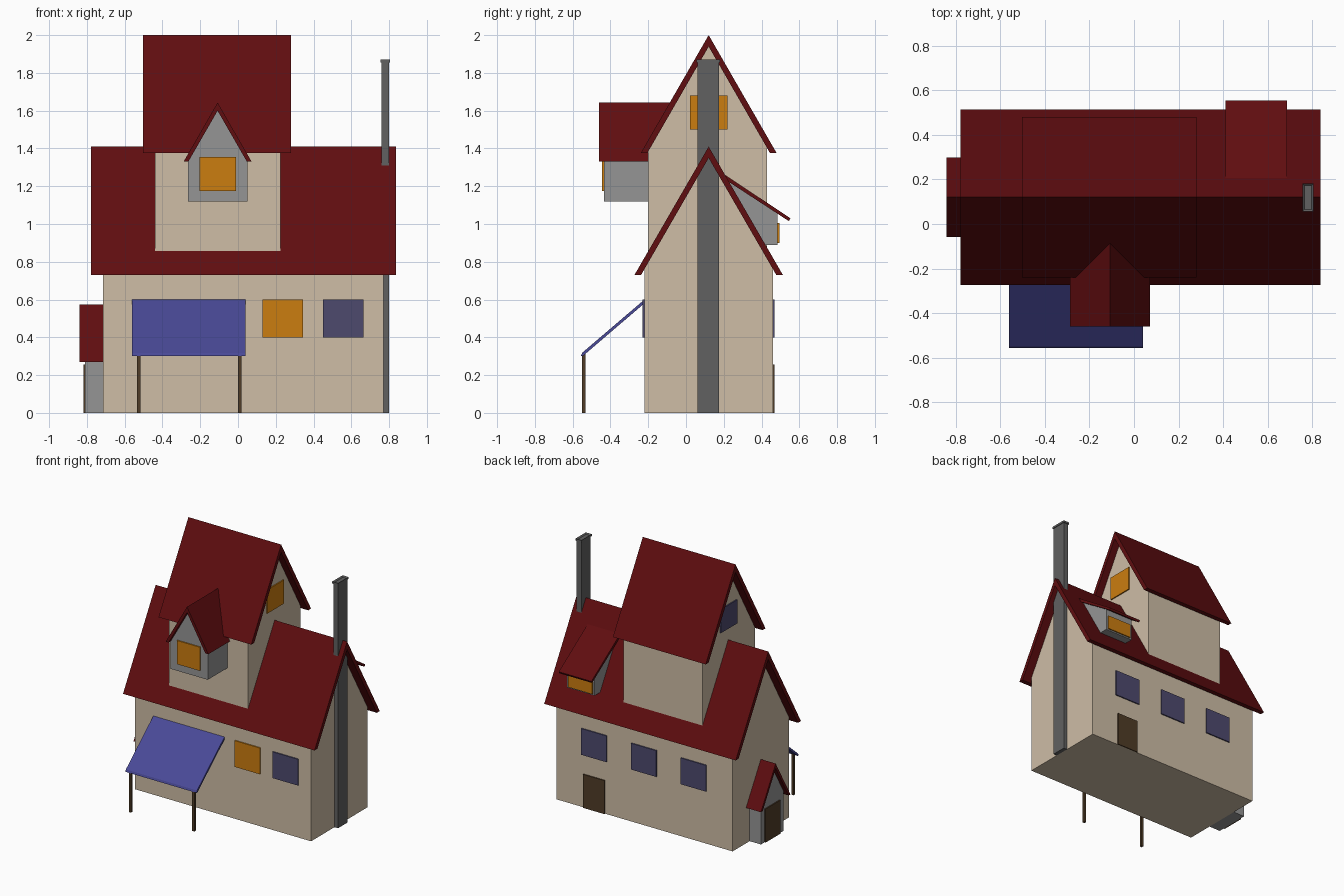
import bpy
import bmesh

cube = bpy.data.objects.get("Cube")
if cube:
    bpy.data.objects.remove(cube, do_unlink=True)


def material(name, color):
    m = bpy.data.materials.new(name)
    m.use_nodes = True
    m.diffuse_color = (*color, 1)
    m.node_tree.nodes["Principled BSDF"].inputs["Base Color"].default_value = (*color, 1)
    return m


PLASTER = material("beige plaster", (0.62, 0.51, 0.38))
ROOF = material("dark red roof", (0.115, 0.004, 0.005))
LIT = material("amber lit glass", (0.60, 0.205, 0.005))
GLASS = material("dusky purple glass", (0.075, 0.067, 0.155))
STONE = material("light grey stone", (0.30, 0.30, 0.30))
CHIMNEY = material("dark grey brick", (0.12, 0.12, 0.12))
CLOTH = material("blue cloth", (0.067, 0.067, 0.31))
WOOD = material("brown wood", (0.08, 0.045, 0.02))


def finish(name, bm, mat):
    bmesh.ops.recalc_face_normals(bm, faces=bm.faces)
    mesh = bpy.data.meshes.new(name)
    bm.to_mesh(mesh)
    bm.free()
    mesh.materials.append(mat)
    obj = bpy.data.objects.new(name, mesh)
    bpy.context.collection.objects.link(obj)
    return obj


def prism(name, profile, axis, start, end, mat):
    """Extrude a profile of (across, z) points along the x or y axis."""
    bm = bmesh.new()
    place = (lambda u, z: (start, u, z)) if axis == "x" else (lambda u, z: (u, start, z))
    face = bm.faces.new([bm.verts.new(place(u, z)) for u, z in profile])
    new = bmesh.ops.extrude_face_region(bm, geom=[face])["geom"]
    step = (end - start, 0, 0) if axis == "x" else (0, end - start, 0)
    bmesh.ops.translate(bm, vec=step, verts=[v for v in new if isinstance(v, bmesh.types.BMVert)])
    return finish(name, bm, mat)


def box(name, x, y, z, mat):
    rect = [(y[0], z[0]), (y[1], z[0]), (y[1], z[1]), (y[0], z[1])]
    return prism(name, rect, "x", x[0], x[1], mat)


def gable_walls(name, low, high, base, eave, peak, axis, start, end, mat):
    mid = (low + high) / 2
    outline = [(low, base), (high, base), (high, eave), (mid, peak), (low, eave)]
    return prism(name, outline, axis, start, end, mat)


def gable_roof(name, mid, half, eave, ridge, thick, axis, start, end):
    """Folded roof shell; thick is measured across the eave."""
    drop = thick * (ridge - eave) / half
    outline = [(mid - half, eave), (mid, ridge), (mid + half, eave),
               (mid + half - thick, eave), (mid, ridge - drop), (mid - half + thick, eave)]
    return prism(name, outline, axis, start, end, ROOF)


RIDGE = 0.12   # y of the main ridge
PLATE = 0.009  # thickness of windows and doors

# Main house
gable_walls("house_walls", -0.22, 0.46, 0, 0.79, 1.375, "x", -0.715, 0.77, PLASTER)
gable_roof("house_roof", RIDGE, 0.393, 0.73, 1.41, 0.035, "x", -0.778, 0.836)

# Upper storey
gable_walls("upper_walls", -0.2, 0.43, 0.8, 1.42, 1.965, "x", -0.44, 0.225, PLASTER)
gable_roof("upper_roof", RIDGE, 0.36, 1.375, 2.0, 0.035, "x", -0.502, 0.28)
box("upper_left_window", (0.225, 0.225 + PLATE), (0.02, 0.22), (1.5, 1.68), LIT)
box("upper_right_window", (-0.44 - PLATE, -0.44), (0.02, 0.22), (1.5, 1.68), GLASS)

# Front dormer
gable_walls("front_dormer_walls", -0.265, 0.05, 1.12, 1.34, 1.61, "y", -0.435, -0.15, STONE)
gable_roof("front_dormer_roof", -0.108, 0.18, 1.33, 1.643, 0.025, "y", -0.46, -0.03)
box("front_dormer_window", (-0.205, -0.01), (-0.435 - PLATE, -0.435), (1.175, 1.355), LIT)

# Back dormer with a single slope
prism("back_dormer_walls", [(0.2, 0.89), (0.485, 0.89), (0.485, 1.055), (0.2, 1.252)],
      "x", 0.43, 0.665, STONE)
prism("back_dormer_roof", [(0.177, 1.28), (0.553, 1.03), (0.545, 1.015), (0.177, 1.255)],
      "x", 0.41, 0.685, ROOF)
box("back_dormer_window", (0.445, 0.65), (0.485, 0.485 + PLATE), (0.9, 1.005), LIT)

# Ground floor windows and back door
box("front_window_lit", (0.13, 0.345), (-0.22 - PLATE, -0.22), (0.4, 0.6), LIT)
box("front_window_dark", (0.45, 0.665), (-0.22 - PLATE, -0.22), (0.4, 0.6), GLASS)
for i, x in enumerate((0.45, 0.03, -0.39)):
    box(f"back_window_{i + 1}", (x - 0.107, x + 0.107), (0.46, 0.46 + PLATE), (0.4, 0.6), GLASS)
box("back_door", (0.36, 0.54), (0.46, 0.46 + PLATE), (0, 0.255), WOOD)

# Side porch
gable_walls("porch_walls", -0.015, 0.255, 0, 0.31, 0.54, "x", -0.81, -0.7, STONE)
gable_roof("porch_roof", RIDGE, 0.178, 0.27, 0.573, 0.022, "x", -0.84, -0.71)
box("porch_door", (-0.81 - PLATE, -0.81), (0.03, 0.21), (0, 0.255), WOOD)

# Awning on two posts
prism("awning", [(-0.22, 0.6), (-0.55, 0.318), (-0.556, 0.302), (-0.545, 0.302), (-0.22, 0.58)],
      "x", -0.56, 0.04, CLOTH)
for side, x in (("right", -0.526), ("left", 0.009)):
    box(f"awning_post_{side}", (x - 0.009, x + 0.009), (-0.551, -0.533), (0, 0.313), WOOD)

# Chimney with a hollow cap
box("chimney_stack", (0.76, 0.8), (0.062, 0.175), (0, 1.857), CHIMNEY)
cap = box("chimney_cap", (0.755, 0.805), (0.056, 0.181), (1.855, 1.87), CHIMNEY)
bm = bmesh.new()
bm.from_mesh(cap.data)
top = [f for f in bm.faces if f.normal.z > 0.9]
bmesh.ops.inset_individual(bm, faces=top, thickness=0.012, depth=-0.01)
bm.to_mesh(cap.data)
bm.free()
